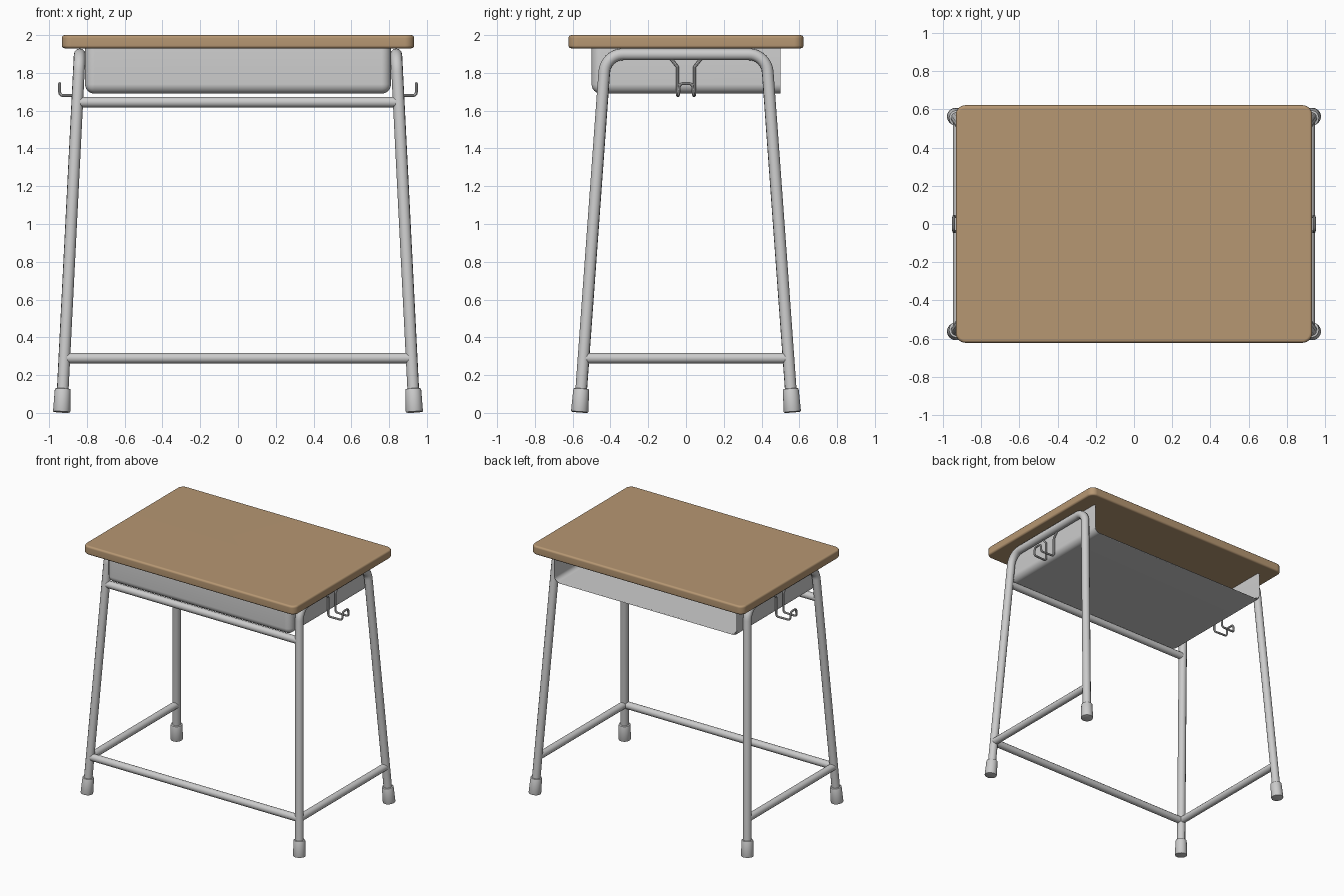
import bpy, bmesh, math
from mathutils import Vector

if "Cube" in bpy.data.objects:
    bpy.data.objects.remove(bpy.data.objects["Cube"])


def finish(obj, angle=35):
    bpy.ops.object.select_all(action='DESELECT')
    obj.select_set(True)
    bpy.context.view_layer.objects.active = obj
    if obj.type == 'CURVE':
        bpy.ops.object.convert(target='MESH')
    bpy.ops.object.shade_smooth_by_angle(angle=math.radians(angle))
    return bpy.context.object


def flat_panels(obj):
    """Keep large panels flat-looking next to their rounded folds."""
    mod = obj.modifiers.new("panel_normals", 'WEIGHTED_NORMAL')
    mod.keep_sharp = True


def mesh_object(name, bm):
    me = bpy.data.meshes.new(name)
    bmesh.ops.recalc_face_normals(bm, faces=bm.faces)
    bm.to_mesh(me)
    bm.free()
    obj = bpy.data.objects.new(name, me)
    bpy.context.collection.objects.link(obj)
    return obj


def box(x0, x1, y0, y1, z0, z1):
    bm = bmesh.new()
    bmesh.ops.create_cube(bm, size=1)
    for v in bm.verts:
        v.co = (x1 if v.co.x > 0 else x0, y1 if v.co.y > 0 else y0, z1 if v.co.z > 0 else z0)
    bm.normal_update()
    return bm


def fillet(points, radius, steps=8):
    """Replace the inner corners of a path with arcs."""
    pts = [Vector(p) for p in points]
    out = [pts[0]]
    for a, p, b in zip(pts, pts[1:], pts[2:]):
        u, v = (a - p).normalized(), (b - p).normalized()
        half = u.angle(v) / 2
        t = radius / math.tan(half)
        c = p + (u + v).normalized() * radius / math.sin(half)
        s, e = (p + u * t - c).normalized(), (p + v * t - c).normalized()
        out += [c + s.slerp(e, i / steps) * radius for i in range(steps + 1)]
    return out + [pts[-1]]


def tube(name, points, radius, res=4):
    cu = bpy.data.curves.new(name, 'CURVE')
    cu.dimensions = '3D'
    cu.bevel_depth = radius
    cu.bevel_resolution = res
    cu.use_fill_caps = True
    sp = cu.splines.new('POLY')
    sp.points.add(len(points) - 1)
    for q, p in zip(sp.points, points):
        q.co = (*p, 1)
    obj = bpy.data.objects.new(name, cu)
    bpy.context.collection.objects.link(obj)
    return finish(obj)


def leg(sx, sy, z):
    """Centre line of a splayed leg at height z."""
    return Vector((sx * (0.934 - 0.0505 * z), sy * (0.5635 - 0.0725 * z), z))


# Wooden top with rounded corners and softened rims
wood = bpy.data.materials.new("wood")
wood.diffuse_color = (0.47, 0.31, 0.17, 1)
wood.use_nodes = True
wood.node_tree.nodes["Principled BSDF"].inputs["Base Color"].default_value = wood.diffuse_color
bm = box(-0.933, 0.933, -0.622, 0.622, 1.93, 2.0)
upright = [e for e in bm.edges if abs(e.verts[0].co.z - e.verts[1].co.z) > 0.01]
bmesh.ops.bevel(bm, geom=upright, offset=0.05, segments=6, profile=0.5, affect='EDGES')
rims = [e for e in bm.edges if abs(e.verts[0].co.z - e.verts[1].co.z) < 0.001]
bmesh.ops.bevel(bm, geom=rims, offset=0.015, segments=3, profile=0.5, affect='EDGES')
top = mesh_object("desk_top", bm)
top.data.materials.append(wood)
finish(top)
flat_panels(top)

# Storage tray, open at the top and at the back
bm = box(-0.81, 0.81, -0.5, 0.5, 1.69, 1.932)
folds = [e for e in bm.edges if all(f.normal.z < 0.5 and f.normal.y < 0.5 for f in e.link_faces)]
bmesh.ops.bevel(bm, geom=folds, offset=0.05, segments=6, profile=0.5, affect='EDGES')
bm.normal_update()
bmesh.ops.delete(bm, geom=[f for f in bm.faces if f.normal.z > 0.9 or f.normal.y > 0.9],
                 context='FACES')
tray = mesh_object("storage_tray", bm)
floor = min(tray.data.polygons, key=lambda f: f.center.z)
finish(tray)
mod = tray.modifiers.new("thickness", 'SOLIDIFY')
mod.thickness = 0.015
mod.offset = -1 if floor.normal.z < 0 else 1
flat_panels(tray)

# Side frames, feet, side rails and bag hooks
for sx, side in ((-1, "left"), (1, "right")):
    corners = [leg(sx, -1, 0.03), leg(sx, -1, 1.898), leg(sx, 1, 1.898), leg(sx, 1, 0.03)]
    tube(side + "_leg_frame", fillet(corners, 0.1, 10), 0.031)
    tube(side + "_lower_rail", [leg(sx, -1, 0.29), leg(sx, 1, 0.29)], 0.028)

    for sy, end in ((-1, "front"), (1, "back")):
        bm = bmesh.new()
        bmesh.ops.create_cone(bm, cap_ends=True, segments=24, radius1=0.046, radius2=0.042, depth=0.125)
        rims = [e for e in bm.edges if abs(e.verts[0].co.z - e.verts[1].co.z) < 0.001]
        bmesh.ops.bevel(bm, geom=rims, offset=0.005, segments=2, profile=0.5, affect='EDGES')
        foot = mesh_object(f"{end}_{side}_foot", bm)
        axis = leg(sx, sy, 1) - leg(sx, sy, 0)
        foot.rotation_mode = 'QUATERNION'
        foot.rotation_quaternion = axis.to_track_quat('Z', 'Y')
        foot.location = leg(sx, sy, 0.066)
        finish(foot)

    half = [(0.825, 0.078, 1.872), (0.825, 0.045, 1.832), (0.825, 0.045, 1.68),
            (0.944, 0.04, 1.68), (0.944, 0.034, 1.743)]
    path = [(sx * x, -y, z) for x, y, z in half] + [(sx * x, y, z) for x, y, z in reversed(half)]
    tube(side + "_bag_hook", fillet(path, 0.018, 5), 0.008, 2)

# Front rails joining the two frames
for name, z in (("front_upper_rail", 1.645), ("front_lower_rail", 0.29)):
    tube(name, [leg(-1, -1, z), leg(1, -1, z)], 0.028)
